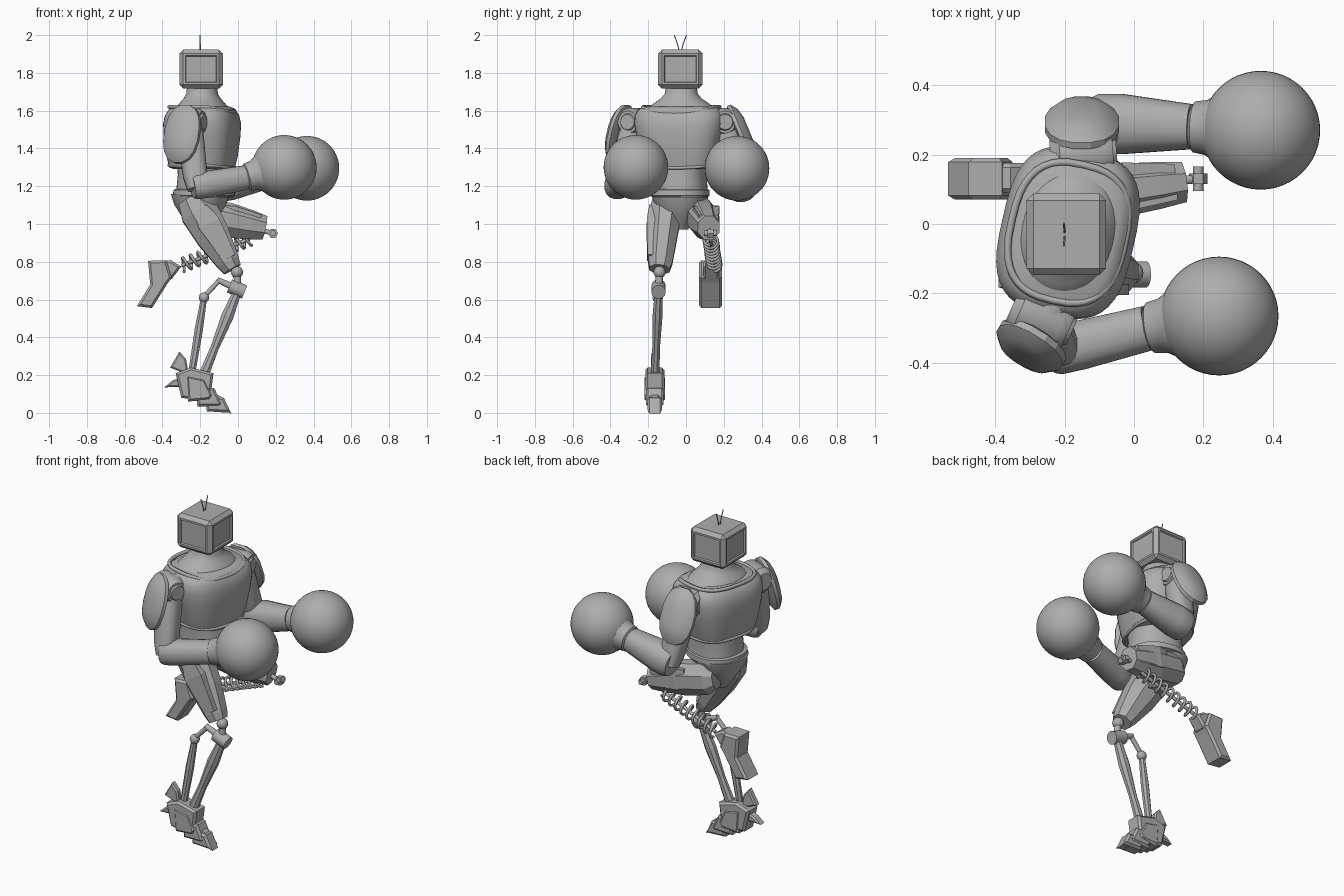
import bpy, bmesh, math
from mathutils import Vector

cube = bpy.data.objects.get("Cube")
if cube:
    bpy.data.objects.remove(cube, do_unlink=True)

GREY = (0.42, 0.42, 0.42, 1)
mat = bpy.data.materials.new("plain_grey")
mat.use_nodes = True
mat.diffuse_color = GREY
mat.node_tree.nodes["Principled BSDF"].inputs["Base Color"].default_value = GREY


def finish(name, bm, smooth=None):
    bmesh.ops.recalc_face_normals(bm, faces=bm.faces[:])
    me = bpy.data.meshes.new(name)
    bm.to_mesh(me)
    bm.free()
    ob = bpy.data.objects.new(name, me)
    bpy.context.collection.objects.link(ob)
    me.materials.append(mat)
    if smooth:
        bpy.ops.object.select_all(action='DESELECT')
        ob.select_set(True)
        bpy.context.view_layer.objects.active = ob
        bpy.ops.object.shade_smooth_by_angle(angle=math.radians(smooth))
    return ob


def loft(name, p0, p1, secs, n=8, pw=2, side=(1, 0, 0), smooth=None):
    """Skin rings (t, rx, ry) along p0-p1; few-sided rings keep their flats at rx, ry."""
    p0, p1 = Vector(p0), Vector(p1)
    w = (p1 - p0).normalized()
    u = Vector(side)
    u = (u - w * u.dot(w)).normalized()
    v = w.cross(u)
    k = 1 / math.cos(math.pi / n) if n <= 8 else 1
    bm = bmesh.new()
    rings = []
    for t, rx, ry in secs:
        ring = []
        for i in range(n):
            a = 2 * math.pi * (i + .5) / n
            c, s = math.cos(a), math.sin(a)
            c = math.copysign(abs(c) ** (2 / pw), c) * k
            s = math.copysign(abs(s) ** (2 / pw), s) * k
            ring.append(bm.verts.new(p0.lerp(p1, t) + u * c * rx + v * s * ry))
        rings.append(ring)
    for a, b in zip(rings, rings[1:]):
        for i in range(n):
            j = (i + 1) % n
            bm.faces.new((a[i], a[j], b[j], b[i]))
    bm.faces.new(rings[0])
    bm.faces.new(rings[-1])
    return finish(name, bm, smooth)


def rod(name, p0, p1, r0, r1=None, n=12):
    r1 = r1 or r0
    side = (0, 0, 1) if abs(p1[2] - p0[2]) < .05 else (1, 0, 0)
    return loft(name, p0, p1, [(0, r0, r0), (1, r1, r1)], n, side=side, smooth=40)


def ball(name, c, r, seg=32):
    bm = bmesh.new()
    bmesh.ops.create_uvsphere(bm, u_segments=seg, v_segments=seg // 2, radius=r)
    bmesh.ops.translate(bm, verts=bm.verts, vec=c)
    return finish(name, bm, 60)


def prism(name, profile, y0, y1, bevel=.012):
    """Extrude an x-z outline across y with chamfered rims."""
    bm = bmesh.new()
    f = bm.faces.new([bm.verts.new((x, y0, z)) for x, z in profile])
    ext = bmesh.ops.extrude_face_region(bm, geom=[f])["geom"]
    bmesh.ops.translate(bm, vec=(0, y1 - y0, 0),
                        verts=[g for g in ext if isinstance(g, bmesh.types.BMVert)])
    rims = [e for e in bm.edges if abs(e.verts[0].co.y - e.verts[1].co.y) < 1e-4]
    bmesh.ops.bevel(bm, geom=rims, offset=bevel, segments=1, affect='EDGES')
    return finish(name, bm)


def wire(name, pts, r, cyclic=False):
    cu = bpy.data.curves.new(name, 'CURVE')
    cu.dimensions = '3D'
    cu.bevel_depth = r
    cu.bevel_resolution = 1
    cu.use_fill_caps = True
    sp = cu.splines.new('POLY')
    sp.points.add(len(pts) - 1)
    for q, p in zip(sp.points, pts):
        q.co = (*p, 1)
    sp.use_cyclic_u = cyclic
    cu.materials.append(mat)
    ob = bpy.data.objects.new(name, cu)
    bpy.context.collection.objects.link(ob)


# Head: chamfered box with a sunk panel on each upright side
bm = bmesh.new()
bmesh.ops.create_cube(bm, size=1)
for v in bm.verts:
    v.co = Vector((v.co.x * .23, v.co.y * .235, v.co.z * .205)) + Vector((-.195, -.03, 1.82))
bmesh.ops.bevel(bm, geom=bm.edges[:], offset=.02, segments=1, affect='EDGES')
bm.normal_update()
panels = [f for f in bm.faces if max(abs(f.normal.x), abs(f.normal.y)) > .99 and f.calc_area() > .01]
bmesh.ops.inset_individual(bm, faces=panels, thickness=.016, depth=0)
bmesh.ops.inset_individual(bm, faces=panels, thickness=.006, depth=-.008)
finish("head", bm)
for d in (-1, 1):
    wire("antenna", [(-.2, -.03 + d * .004, 1.91), (-.2, -.03 + d * .014, 1.95), (-.202, -.03 + d * .032, 2.0)], .003)

# Torso, twisted slightly to the right
FWD, CX, CY = Vector((.975, -.22, 0)), -.19, -.025


def trunk(name, rows, pw=2.5, cx=CX, cy=CY, side=FWD):
    z0, z1 = rows[0][0], rows[-1][0]
    secs = [((z - z0) / (z1 - z0), a, b) for z, a, b in rows]
    return loft(name, (cx, cy, z0), (cx, cy, z1), secs, 40, pw, side, 40)


trunk("neck", [(1.57, .155, .205), (1.61, .142, .185), (1.64, .118, .145), (1.665, .097, .108),
               (1.69, .083, .087), (1.74, .078, .08)], 2.1)
trunk("chest", [(1.29, .14, .165), (1.3, .165, .19), (1.36, .178, .208), (1.46, .19, .23), (1.53, .193, .243),
                (1.575, .182, .241), (1.605, .163, .225), (1.622, .137, .195)], 3)
trunk("abdomen", [(1.14, .15, .145), (1.2, .148, .143), (1.26, .142, .138), (1.34, .145, .15)], 2.3, -.175, -.032)
trunk("belt", [(1.145, .15, .145), (1.15, .162, .158), (1.18, .16, .157), (1.185, .15, .145)], 2.3, -.18, -.035)
trunk("pelvis", [(.97, .05, .04), (1.03, .09, .08), (1.1, .135, .135), (1.16, .153, .15)], 2.3, -.2, -.03)


def ring(rx, ry, z, dip):
    left = Vector((-FWD.y, FWD.x, 0))
    for i in range(40):
        a = math.tau * i / 40
        c, s = math.cos(a), math.sin(a)
        p = FWD * rx * math.copysign(abs(c) ** .75, c) + left * ry * math.copysign(abs(s) ** .75, s)
        yield p + Vector((CX, CY, z - dip * max(c, 0) ** 2))


wire("collar_rim", list(ring(.166, .2, 1.62, .03)), .011, True)
wire("chest_hem", list(ring(.168, .193, 1.312, .015)), .009, True)


# Arms: shoulder, pad, upper arm, forearm, cuff and glove
def arm(tag, shoulder, joint_dir, elbow, wrist, glove, pad, pad_dir, r):
    s, d, e, w, g = map(Vector, (shoulder, joint_dir, elbow, wrist, glove))
    root = Vector((CX, CY + math.copysign(.15, s.y), 1.54))
    rod(tag + "_shoulder_axle", root, s, .075, .07, 16)
    loft(tag + "_shoulder_joint", s - d * .1, s + d * .08,
         [(0, .05, .05), (.15, .075, .075), (.85, .075, .075), (1, .058, .058)], 20, side=(0, 0, 1), smooth=35)
    rod(tag + "_shoulder_disc", s + d * .078, s + d * .09, .046, .04, 20)
    loft(tag + "_upper_arm", s, e, [(0, .07, .065), (.3, .07, .065), (.85, .065, .06), (1.05, .05, .05)], 16, 2.6, smooth=40)
    loft(tag + "_forearm", e - (w - e) * .08, w,
         [(0, r * .85, r * .85), (.07, r * .97, r * .97), (.3, r, r), (1, .066, .066)],
         16, 2.3, (0, 0, 1), 40)
    loft(tag + "_cuff", w, w.lerp(g, .45), [(0, .06, .06), (.1, .074, .074), (.5, .08, .08), (1, .11, .11)],
         24, side=(0, 0, 1), smooth=40)
    ball(tag + "_glove", g, .171, 48)
    c, n = Vector(pad), Vector(pad_dir).normalized()
    loft(tag + "_shoulder_pad", c - n * .02, c + n * .045,
         [(0, .145, .09), (.1, .16, .108), (.4, .16, .108), (.8, .125, .08), (1, .07, .04)],
         16, 2.3, (0, 0, 1), 25)


arm("right", (-.26, -.275, 1.54), (.9, -.4, 0), (-.22, -.365, 1.2), (.04, -.3, 1.245), (.245, -.265, 1.3),
    (-.298, -.352, 1.477), (-.5, -.82, .25), .072)
arm("left", (-.14, .2, 1.54), (1, .08, 0), (-.1, .29, 1.2), (.165, .28, 1.255), (.365, .27, 1.295),
    (-.15, .29, 1.485), (0, 1, .42), .088)

# Right leg: thigh shell over a bare rod shin
loft("right_thigh", (-.25, -.1, 1.14), (-.03, -.14, .76),
     [(0, .075, .07), (.2, .1, .085), (.55, .09, .075), (.9, .062, .064), (1, .05, .054)])
loft("right_thigh_plate", (-.2, -.15, 1.08), (-.045, -.16, .82),
     [(0, .04, .045), (.3, .06, .055), (1, .035, .045)], 4)
ball("right_knee_ball", (-.005, -.14, .745), .032, 16)
rod("right_knee_link", (-.005, -.14, .745), (0, -.145, .65), .02)
rod("right_knee_hinge", (-.045, -.145, .672), (.035, -.145, .64), .038, n=16)
rod("right_knee_arm", (0, -.145, .655), (-.11, -.145, .705), .022, .014)
rod("right_rear_link", (-.1, -.145, .7), (-.18, -.15, .615), .013)
ball("right_rear_joint", (-.18, -.15, .61), .028, 12)
loft("right_shin", (0, -.145, .65), (-.19, -.165, .18),
     [(0, .022, .02), (.3, .032, .026), (.65, .022, .02), (1, .028, .024)])
loft("right_rear_shin", (-.18, -.15, .61), (-.25, -.165, .18), [(0, .016, .016), (.4, .022, .02), (1, .018, .018)])

# Right foot: ankle guard, sloping toe plates and heel fins
prism("right_ankle_guard", [(-.33, .21), (-.25, .24), (-.13, .21), (-.14, .13), (-.16, .06), (-.3, .08)], -.215, -.115)
for i in range(3):
    x, z = -.235 + i * .05, .2 - i * .05
    m = .008 * i
    prism("right_toe_plate", [(x - .04, z), (x + .06, z - .02), (x + .1, z - .105), (x + .085, z - .13 + m * 2),
                              (x - .03, z - .14 + m * 3)], -.22 + m, -.11 - m)
prism("right_toe_tip", [(-.12, .1), (-.09, .085), (-.05, .025), (-.08, 0), (-.14, .025)], -.195, -.135)
prism("right_heel_spur", [(-.26, .14), (-.39, .135), (-.35, .17), (-.28, .2)], -.19, -.14, .008)
prism("right_heel_fin", [(-.26, .2), (-.36, .24), (-.31, .325), (-.275, .285)], -.185, -.145, .008)

# Left leg: raised thigh, spring and loose shin
loft("left_thigh", (-.25, .07, 1.06), (.14, .12, .98),
     [(0, .06, .05), (.12, .09, .078), (.5, .093, .078), (.8, .078, .068), (1, .063, .058)], side=(0, 0, 1))
loft("left_thigh_plate", (-.1, .1, 1.05), (.11, .12, 1.0),
     [(0, .05, .06), (.3, .062, .07), (1, .05, .052)], 4, side=(0, 0, 1))
rod("left_knee_pin", (.13, .125, .965), (.19, .13, .95), .013)
rod("left_knee_hinge", (.185, .095, .95), (.185, .165, .95), .015)
rod("left_knee_nut", (.185, .115, .95), (.185, .145, .95), .023, n=6)
a, b = Vector((.06, .13, .92)), Vector((-.3, .15, .78))
w = (b - a).normalized()
u = w.cross((0, 1, 0)).normalized()
v = w.cross(u)
TURNS, STEP = 9, 14
wire("left_spring", [a.lerp(b, i / (TURNS * STEP)) + .036 * (u * math.cos(math.tau * i / STEP)
     + v * math.sin(math.tau * i / STEP)) for i in range(TURNS * STEP + 1)], .008)
rod("left_spring_core", a, b, .01)
prism("left_shin", [(-.476, .805), (-.38, .808), (-.35, .715), (-.37, .69), (-.455, .555), (-.535, .565), (-.465, .68)],
      .07, .19)
prism("left_shin_top", [(-.43, .8), (-.355, .808), (-.3, .775), (-.35, .71), (-.41, .7)], .09, .175)
